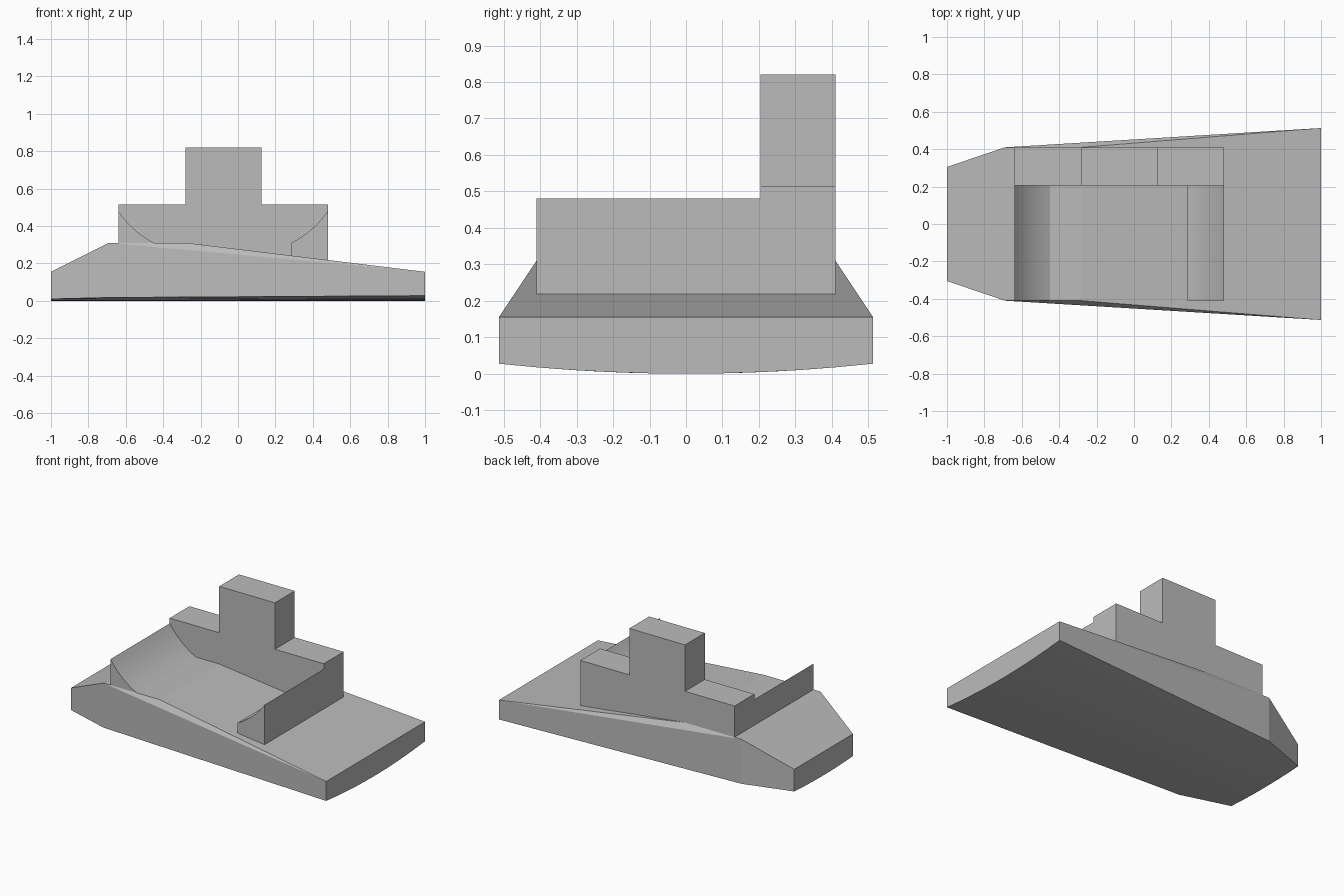
import bpy
import bmesh

if "Cube" in bpy.data.objects:
    bpy.data.objects.remove(bpy.data.objects["Cube"], do_unlink=True)

grey = bpy.data.materials.new("plain_grey")
grey.use_nodes = True
grey.diffuse_color = (0.5, 0.5, 0.5, 1)
grey.node_tree.nodes["Principled BSDF"].inputs["Base Color"].default_value = (0.5, 0.5, 0.5, 1)


def finish(name, bm, smooth_angle=0.35):
    """Turn a bmesh into a named object with sharp edges kept."""
    bmesh.ops.recalc_face_normals(bm, faces=bm.faces)
    mesh = bpy.data.meshes.new(name)
    bm.to_mesh(mesh)
    bm.free()
    mesh.materials.append(grey)
    obj = bpy.data.objects.new(name, mesh)
    bpy.context.collection.objects.link(obj)
    bpy.ops.object.select_all(action='DESELECT')
    obj.select_set(True)
    bpy.context.view_layer.objects.active = obj
    bpy.ops.object.shade_smooth_by_angle(angle=smooth_angle)
    return obj


def extrude_profile(name, profile, y0, y1):
    """Extrude an (x, z) outline along y."""
    bm = bmesh.new()
    face = bm.faces.new([bm.verts.new((x, y0, z)) for x, z in profile])
    new = bmesh.ops.extrude_face_region(bm, geom=[face])["geom"]
    bmesh.ops.translate(bm, vec=(0, y1 - y0, 0),
                        verts=[v for v in new if isinstance(v, bmesh.types.BMVert)])
    return finish(name, bm)


def bezier(a, c, b, steps=8):
    """Points of a quadratic curve from a to b."""
    return [tuple((1 - t) ** 2 * p + 2 * t * (1 - t) * q + t * t * r
                  for p, q, r in zip(a, c, b))
            for t in (i / steps for i in range(steps + 1))]


DECK, END, KNUCKLE = 0.31, 0.155, -0.28


def deck_height(x):
    return DECK - (DECK - END) * max(0, x - KNUCKLE) / (1 - KNUCKLE)


# Hull: rounded bottom, upright sides, sloping deck
bm = bmesh.new()
stations = [(-1, 0.305, END), (-0.69, 0.41, DECK), (1, 0.513, END)]
N = 10
bottoms, tops = [], []
for x, half, z in stations:
    ys = [half * (2 * i / N - 1) for i in range(N + 1)]
    bottoms.append([bm.verts.new((x, y, 0.104 * y * y)) for y in ys])
    tops.append([bm.verts.new((x, s * half, z)) for s in (-1, 1)])
knuckle = [bm.verts.new((KNUCKLE, s * 0.41, DECK)) for s in (-1, 1)]
for k in range(2):
    for i in range(N):
        bm.faces.new((bottoms[k][i], bottoms[k][i + 1],
                      bottoms[k + 1][i + 1], bottoms[k + 1][i]))
    for side, edge in ((0, 0), (1, N)):
        bm.faces.new((bottoms[k][edge], bottoms[k + 1][edge],
                      tops[k + 1][side], tops[k][side]))
for k in (0, 2):
    bm.faces.new(bottoms[k] + [tops[k][1], tops[k][0]])
for a, b in ((tops[0], tops[1]), (tops[1], knuckle), (knuckle, tops[2])):
    bm.faces.new((a[0], a[1], b[1], b[0]))
for s in (0, 1):
    bm.faces.new((tops[1][s], knuckle[s], tops[2][s]))
finish("hull", bm, 0.06)

# Rear cabin with raised tower
X0, X1 = -0.64, 0.48
extrude_profile("cabin_and_tower", [
    (X0, DECK), (KNUCKLE, DECK), (X1, deck_height(X1)),
    (X1, 0.515), (0.125, 0.515), (0.125, 0.82),
    (KNUCKLE, 0.82), (KNUCKLE, 0.515), (X0, 0.515)], 0.205, 0.41)

# Curved side bulwarks in front of the cabin
extrude_profile("right_bulwark",
                [(X0, DECK)] + bezier((X0, 0.48), (-0.565, 0.37), (-0.45, DECK)),
                -0.41, 0.205)
extrude_profile("left_bulwark",
                [(0.285, deck_height(0.285)), (X1, deck_height(X1))]
                + bezier((X1, 0.48), (0.405, 0.37), (0.285, DECK)),
                -0.41, 0.205)
